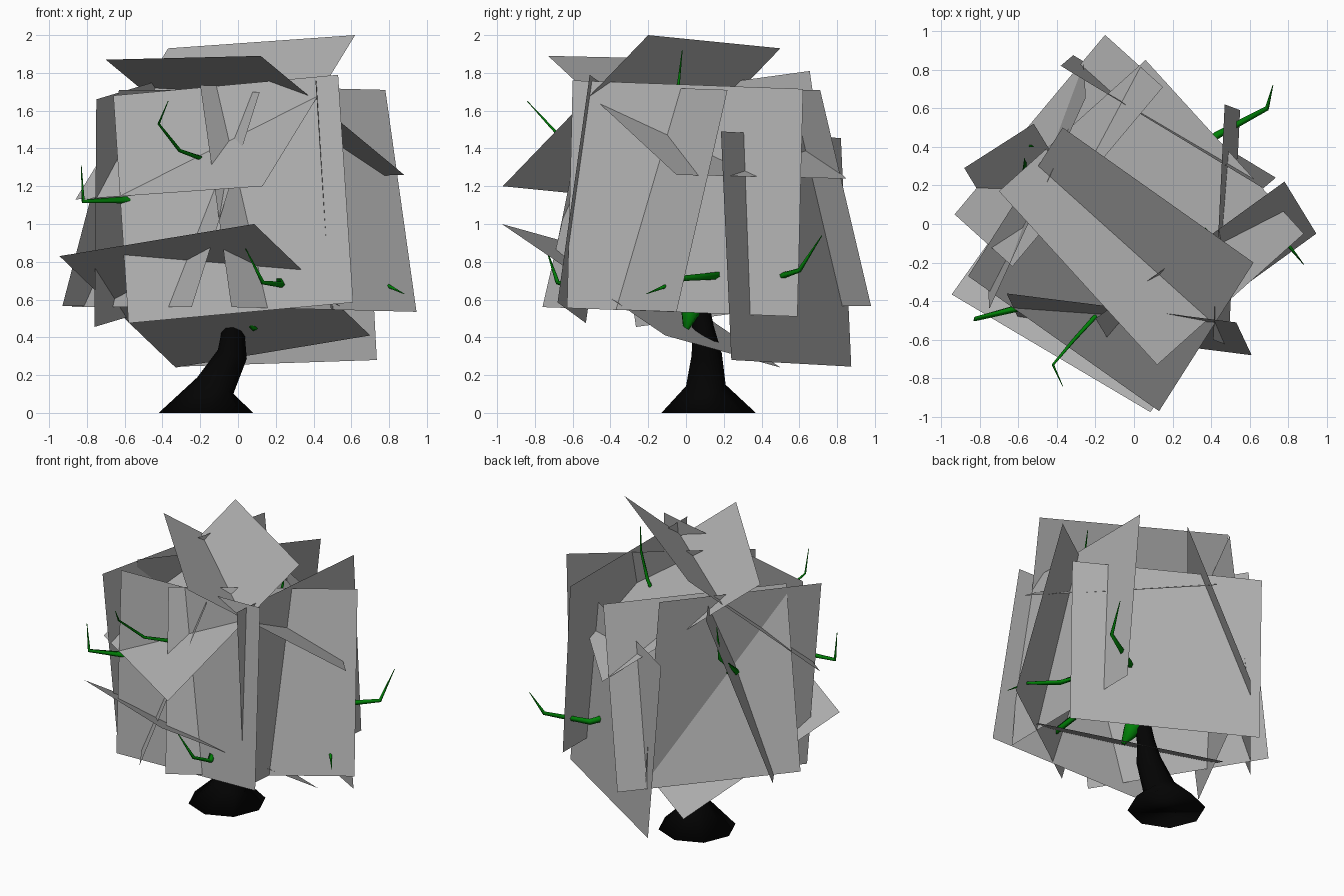
import bpy, bmesh, math
from mathutils import Vector

if "Cube" in bpy.data.objects:
    bpy.data.objects.remove(bpy.data.objects["Cube"])


def material(name, col):
    m = bpy.data.materials.new(name)
    m.diffuse_color = (*col, 1)
    m.use_nodes = True
    m.node_tree.nodes["Principled BSDF"].inputs["Base Color"].default_value = m.diffuse_color
    return m


BARK = material("dark_bark", (0.001, 0.001, 0.001))
GREEN = material("green_twig", (0, 0.22, 0.002))
LEAF = material("grey_leaf", (0.44, 0.44, 0.44))


def finish(bm, name, mat, smooth=False):
    me = bpy.data.meshes.new(name)
    for f in bm.faces:
        f.smooth = smooth
    bm.to_mesh(me)
    bm.free()
    ob = bpy.data.objects.new(name, me)
    bpy.context.collection.objects.link(ob)
    me.materials.append(mat)
    return ob


def tube(name, path, radii, sides, mat, flat_start=False):
    """Tapered low-poly tube swept along a path."""
    bm = bmesh.new()
    pts = [Vector(p) for p in path]
    rings = []
    for i, p in enumerate(pts):
        t = pts[min(i + 1, len(pts) - 1)] - pts[max(i - 1, 0)]
        if flat_start and i == 0:
            t = Vector((0, 0, 1))
        q = Vector((0, 0, 1)).rotation_difference(t.normalized())
        ring = []
        for k in range(sides):
            a = 2 * math.pi * k / sides
            ring.append(bm.verts.new(p + q @ Vector((math.cos(a), math.sin(a), 0)) * radii[i]))
        rings.append(ring)
    for lo, hi in zip(rings, rings[1:]):
        for k in range(sides):
            n = (k + 1) % sides
            bm.faces.new((lo[k], lo[n], hi[n], hi[k]))
    bm.faces.new(rings[0][::-1])
    bm.faces.new(rings[-1])
    return finish(bm, name, mat, smooth=True)


# Trunk: flared base, leaning up into the crown
tube("trunk",
     [(-.17, .12, 0), (-.12, .105, .145), (-.03, .11, .31), (-.025, .09, .45), (-.01, .05, .7), (.02, 0, 1.1)],
     [.25, .105, .08, .058, .045, .02], 8, BARK, flat_start=True)

# Foliage: square cards, each given by one corner and its two neighbours
CARDS = [
    ((.13, -.97, 1.20), (-.86, -.27, 1.13), (.62, -.20, 2.0)),
    ((-.70, .17, 1.87), (.12, -.73, 1.89), (.06, .85, 1.24)),
    ((-.66, -.36, 1.68), (.53, -.51, 1.79), (-.58, -.53, .475)),
    ((.41, -.60, 1.76), (.47, .62, 1.715), (.49, -.63, .555)),
    ((.78, .22, 1.71), (-.20, -.49, 1.735), (.945, -.05, .535)),
    ((-.93, .05, .565), (-.15, .98, .565), (-.63, -.22, 1.71)),
    ((.67, .185, 1.49), (-.38, .82, 1.455), (.735, .24, .28)),
    ((.70, -.11, .41), (-.33, .50, .24), (.085, -.975, 1.0)),
    ((-.75, -.44, 1.66), (-.25, .655, 1.81), (-.76, -.265, .455)),
    ((-.52, .52, 1.70), (.115, -.52, 1.70), (-.88, .29, .56)),
]
for i, (a, b, c) in enumerate(CARDS):
    a, b, c = Vector(a), Vector(b), Vector(c)
    bm = bmesh.new()
    bm.faces.new([bm.verts.new(p) for p in (a, b, b + c - a, c)])
    finish(bm, f"leaf_card_{i + 1}", LEAF)

# Twigs: thin crooked branches poking out of the crown (root radius first)
TWIGS = [
    (.026, [(0, .03, .9), (-.58, -.43, 1.13), (-.82, -.49, 1.12), (-.83, -.50, 1.31)]),
    (.014, [(0, .02, 1.0), (-.20, -.48, 1.35), (-.31, -.60, 1.39), (-.42, -.73, 1.53), (-.37, -.84, 1.65)]),
    (.024, [(.01, .02, 1.0), (.23, -.64, .68), (.13, -.68, .69), (.04, -.74, .87)]),
    (.026, [(0, .05, .8), (.50, .19, .73), (.60, -.02, .71), (.80, -.11, .67), (.88, -.21, .63)]),
    (.026, [(0, .05, .85), (.43, .46, .71), (.69, .60, .755), (.72, .72, .94)]),
    (.026, [(.01, .02, 1.0), (-.57, .25, 1.25), (-.55, .41, 1.40), (-.52, .40, 1.61)]),
    (.014, [(.02, 0, 1.05), (.33, -.04, 1.55), (.38, -.04, 1.74), (.37, -.02, 1.92)]),
]
for i, (r, path) in enumerate(TWIGS):
    n = len(path) - 1
    radii = [r * (1 - k / n) ** .8 + .002 for k in range(n + 1)]
    tube(f"twig_{i + 1}", path, radii, 5, GREEN)

# Short stub hanging under the crown beside the trunk
tube("stub", [(-.01, .06, .66), (.04, .025, .55), (.09, .0, .44)], [.09, .06, .015], 6, GREEN)
